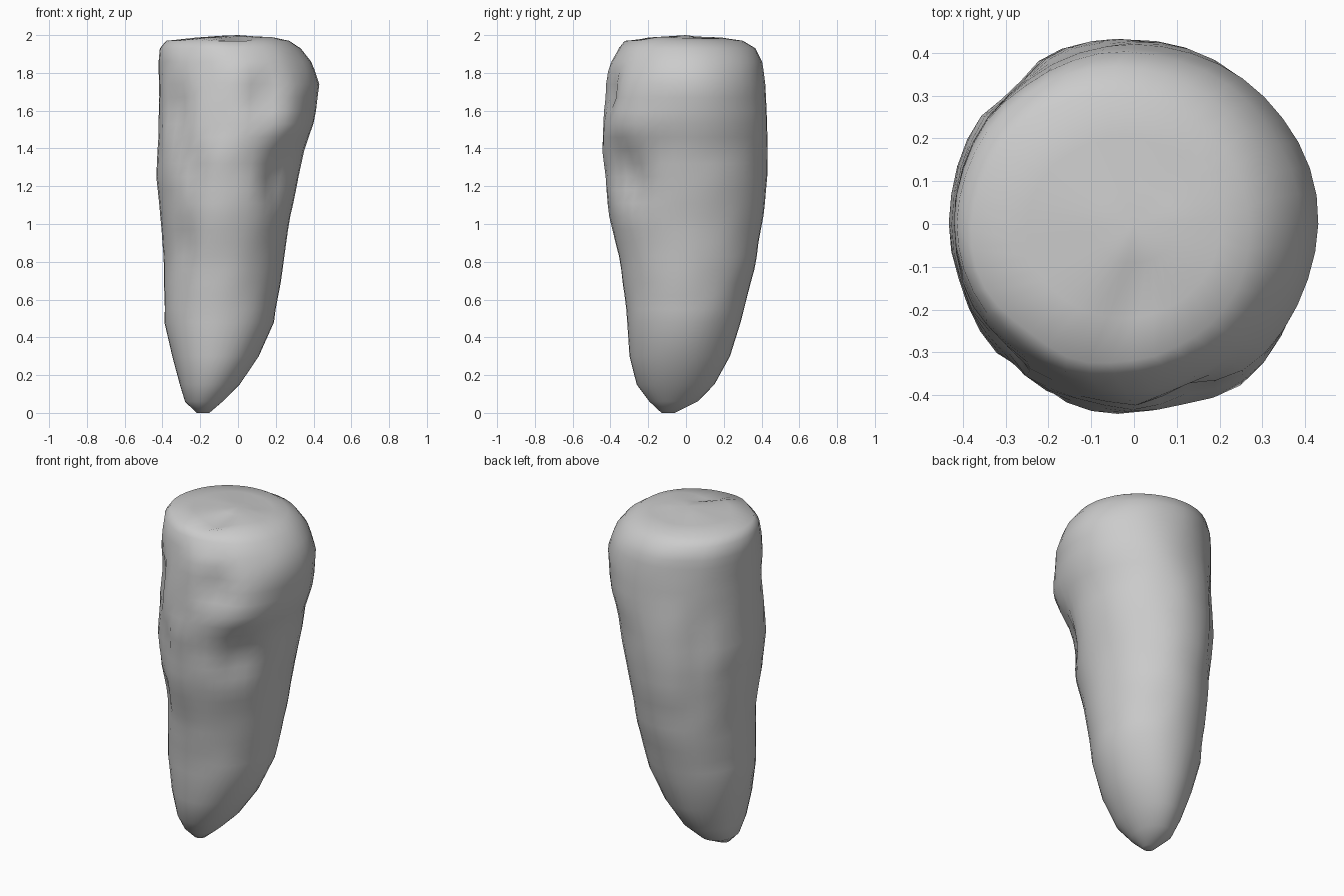
import bpy, bmesh, math
from mathutils import Vector, noise

if "Cube" in bpy.data.objects:
    bpy.data.objects.remove(bpy.data.objects["Cube"])

# Silhouette rings: z, xmin, xmax, ymin, ymax
RINGS = [
    (0.00, -0.22, -0.15, -0.13, -0.06),
    (0.06, -0.28, -0.08, -0.19, 0.06),
    (0.15, -0.31, 0.01, -0.26, 0.15),
    (0.30, -0.35, 0.11, -0.30, 0.23),
    (0.48, -0.39, 0.19, -0.31, 0.29),
    (0.80, -0.39, 0.24, -0.35, 0.37),
    (1.05, -0.41, 0.28, -0.41, 0.41),
    (1.25, -0.43, 0.325, -0.425, 0.43),
    (1.40, -0.425, 0.35, -0.44, 0.435),
    (1.55, -0.42, 0.41, -0.437, 0.43),
    (1.75, -0.42, 0.43, -0.42, 0.42),
    (1.86, -0.42, 0.385, -0.385, 0.40),
    (1.93, -0.415, 0.33, -0.355, 0.365),
    (1.97, -0.38, 0.27, -0.32, 0.30),
    (1.985, -0.25, 0.20, -0.22, 0.20),
    (1.99, -0.10, 0.10, -0.09, 0.08),
]
SIDES = 40

# Dents (negative) and lumps (positive): centre, radii, depth
MARKS = [
    ((0.22, -0.32, 1.25), (0.10, 0.2, 0.13), -0.05),
    ((0.24, -0.31, 1.52), (0.09, 0.2, 0.11), 0.025),
    ((0.12, -0.36, 1.70), (0.07, 0.2, 0.10), -0.035),
    ((-0.29, -0.30, 0.90), (0.05, 0.2, 0.13), -0.03),
    ((-0.24, -0.36, 1.30), (0.04, 0.2, 0.16), -0.025),
    ((-0.32, -0.29, 1.60), (0.05, 0.2, 0.20), -0.035),
    ((-0.28, 0.31, 1.30), (0.07, 0.07, 0.25), -0.025),
]


def lerp_ring(z):
    for a, b in zip(RINGS, RINGS[1:]):
        if z <= b[0]:
            t = (z - a[0]) / (b[0] - a[0])
            return tuple(p + (q - p) * t for p, q in zip(a, b))
    return RINGS[-1]


# Subdivide the tall body so dents have geometry to act on
levels = [r for r in RINGS if r[0] < 0.5]
levels += [lerp_ring(0.48 + 0.07 * i) for i in range(1, 20)]
levels += [r for r in RINGS if r[0] > 1.83]

bm = bmesh.new()
loops = []
for z, x0, x1, y0, y1 in levels:
    loop = []
    for i in range(SIDES):
        a = 2 * math.pi * i / SIDES
        d = Vector((math.cos(a), math.sin(a), 0))
        p = Vector(((x0 + x1) / 2 + d.x * (x1 - x0) / 2,
                    (y0 + y1) / 2 + d.y * (y1 - y0) / 2, z))
        off = 0.0
        if z < 1.98:
            for c, r, depth in MARKS:
                q = sum(((p[k] - c[k]) / r[k]) ** 2 for k in range(3))
                off += depth * math.exp(-q)
            # Rougher on the upper front, nearly smooth elsewhere
            rough = 0.006 + 0.02 * max(0, -d.y) * min(1, max(0, z - 1.0))
            off += rough * noise.noise(p * 6)
        else:
            p.z += 0.012 * noise.noise(p * 5)
            # Shallow notch near the front of the top
            p.z -= 0.03 * math.exp(-(p.x / 0.08) ** 2 - ((p.y + 0.22) / 0.05) ** 2)
        loop.append(bm.verts.new(p + d * off))
    loops.append(loop)
for lo, hi in zip(loops, loops[1:]):
    for i in range(SIDES):
        j = (i + 1) % SIDES
        bm.faces.new((lo[i], lo[j], hi[j], hi[i]))

# Closed tip and top
tip = bm.verts.new((-0.185, -0.10, 0.0))
crown = bm.verts.new((0, 0, 2.0))
for i in range(SIDES):
    j = (i + 1) % SIDES
    bm.faces.new((loops[0][j], loops[0][i], tip))
    bm.faces.new((loops[-1][i], loops[-1][j], crown))
for f in bm.faces:
    f.smooth = True
bmesh.ops.recalc_face_normals(bm, faces=bm.faces[:])

mesh = bpy.data.meshes.new("rock_spike")
bm.to_mesh(mesh)
bm.free()
mat = bpy.data.materials.new("stone grey")
mat.diffuse_color = (0.6, 0.6, 0.6, 1)
mat.use_nodes = True
mat.node_tree.nodes["Principled BSDF"].inputs["Base Color"].default_value = mat.diffuse_color
mesh.materials.append(mat)
spike = bpy.data.objects.new("rock_spike", mesh)
bpy.context.collection.objects.link(spike)
